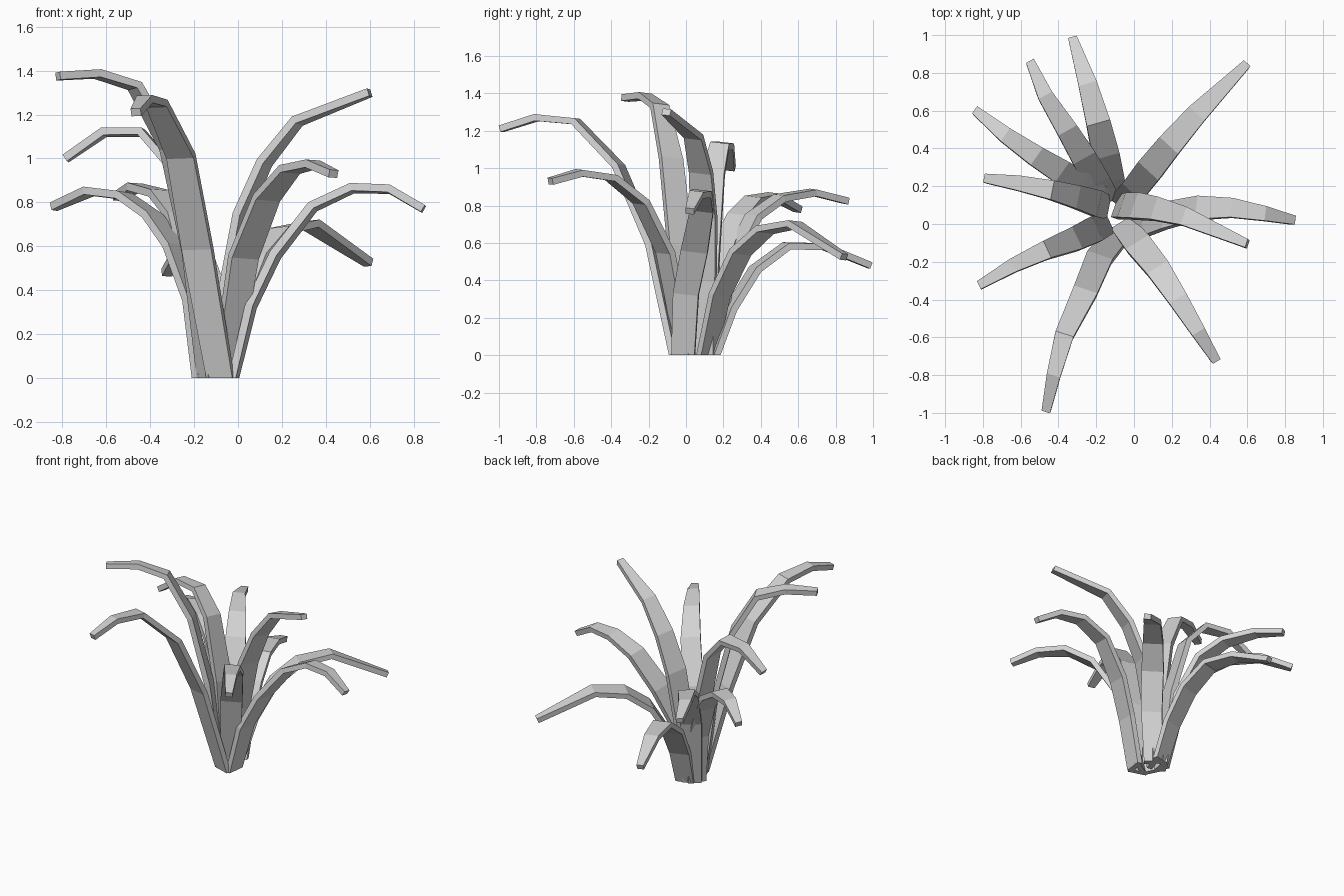
import bpy
import bmesh
from mathutils import Vector

cube = bpy.data.objects.get("Cube")
if cube:
    bpy.data.objects.remove(cube, do_unlink=True)

# One plain grey for the whole plant
grey = bpy.data.materials.new("leaf_grey")
grey.use_nodes = True
colour = (0.65, 0.65, 0.65, 1)
grey.diffuse_color = colour
grey.node_tree.nodes["Principled BSDF"].inputs["Base Color"].default_value = colour

THICKNESS = 0.036
ROOT_WIDTH, BELLY_WIDTH, TIP_WIDTH = 0.125, 0.145, 0.047
BELLY = 0.4  # fraction of the length where a leaf is widest
LEAN = 0.12  # every blade rolls slightly towards the back
UP = Vector((0, 0, 1))


def width_at(t):
    """Leaf width: swells a little from the root, then tapers to a blunt tip."""
    if t < BELLY:
        return ROOT_WIDTH + (BELLY_WIDTH - ROOT_WIDTH) * t / BELLY
    s = ((t - BELLY) / (1 - BELLY)) ** 1.6
    return BELLY_WIDTH + (TIP_WIDTH - BELLY_WIDTH) * s


def leaf(name, *path):
    """Sweep a flat rectangular section along an arching path."""
    points = [Vector(p) for p in path]
    last = len(points) - 1
    lengths = [0]
    for a, b in zip(points, points[1:]):
        lengths.append(lengths[-1] + (b - a).length)

    # The blade faces the way its outer half points, all along its length
    level = UP.cross(points[-1] - points[last // 2]).normalized()
    rolled = (level - UP * LEAN * level.y).normalized()

    bm = bmesh.new()
    rings = []
    for i, p in enumerate(points):
        tangent = (points[min(i + 1, last)] - points[max(i - 1, 0)]).normalized()
        side = rolled
        if i == 0:
            tangent, side = UP, level  # the root is cut level with the ground
        normal = tangent.cross(side).normalized()
        w = side * width_at(lengths[i] / lengths[-1]) / 2
        h = normal * THICKNESS / 2
        rings.append([bm.verts.new(p + o) for o in (w + h, h - w, -w - h, w - h)])

    for a, b in zip(rings, rings[1:]):
        for k in range(4):
            n = (k + 1) % 4
            bm.faces.new((a[k], a[n], b[n], b[k]))
    bm.faces.new(rings[0])
    bm.faces.new(rings[-1])
    bmesh.ops.recalc_face_normals(bm, faces=bm.faces)

    mesh = bpy.data.meshes.new(name)
    bm.to_mesh(mesh)
    bm.free()
    mesh.materials.append(grey)
    bpy.context.collection.objects.link(bpy.data.objects.new(name, mesh))


# Leaves on the left side
leaf("left_back_leaf", (-.075, .11, 0), (.0, .18, .32), (.085, .29, .55),
     (.19, .42, .67), (.33, .58, .7), (.595, .845, .525))
leaf("left_low_leaf", (-.02, -.015, 0), (.06, .0, .33), (.17, .045, .56),
     (.34, .085, .78), (.52, .085, .865), (.69, .055, .86), (.845, .02, .77))
leaf("left_tall_leaf", (-.085, .09, 0), (-.05, .095, .4), (.015, .095, .74),
     (.12, .08, .98), (.27, .04, 1.17), (.6, -.105, 1.3))

# Leaves at the front
leaf("front_left_leaf", (-.06, -.005, 0), (.025, -.11, .55), (.13, -.24, .82),
     (.235, -.4, .95), (.34, -.57, .975), (.435, -.725, .93))
leaf("front_tall_leaf", (-.08, -.055, 0), (-.185, -.18, .59), (-.26, -.36, 1.01),
     (-.37, -.59, 1.25), (-.425, -.8, 1.27), (-.465, -.99, 1.21))

# Leaves on the right side
leaf("right_tall_leaf", (-.145, .005, 0), (-.21, -.03, .58), (-.315, -.08, 1.05),
     (-.47, -.14, 1.33), (-.64, -.22, 1.385), (-.82, -.325, 1.375))
leaf("right_middle_leaf", (-.15, .09, 0), (-.2, .11, .55), (-.31, .145, .97),
     (-.44, .18, 1.12), (-.61, .215, 1.12), (-.785, .24, 1.0))
leaf("right_low_leaf", (-.16, .11, 0), (-.2, .15, .35), (-.29, .21, .6),
     (-.39, .28, .74), (-.52, .36, .83), (-.68, .47, .85), (-.84, .6, .78))

# Leaves at the back
leaf("back_right_leaf", (-.14, .13, 0), (-.2, .23, .48), (-.27, .36, .74),
     (-.355, .5, .84), (-.47, .68, .87), (-.55, .86, .825))
leaf("back_low_leaf", (-.1, .15, 0), (-.12, .24, .25), (-.15, .37, .46),
     (-.19, .54, .585), (-.245, .74, .58), (-.325, .985, .48))
